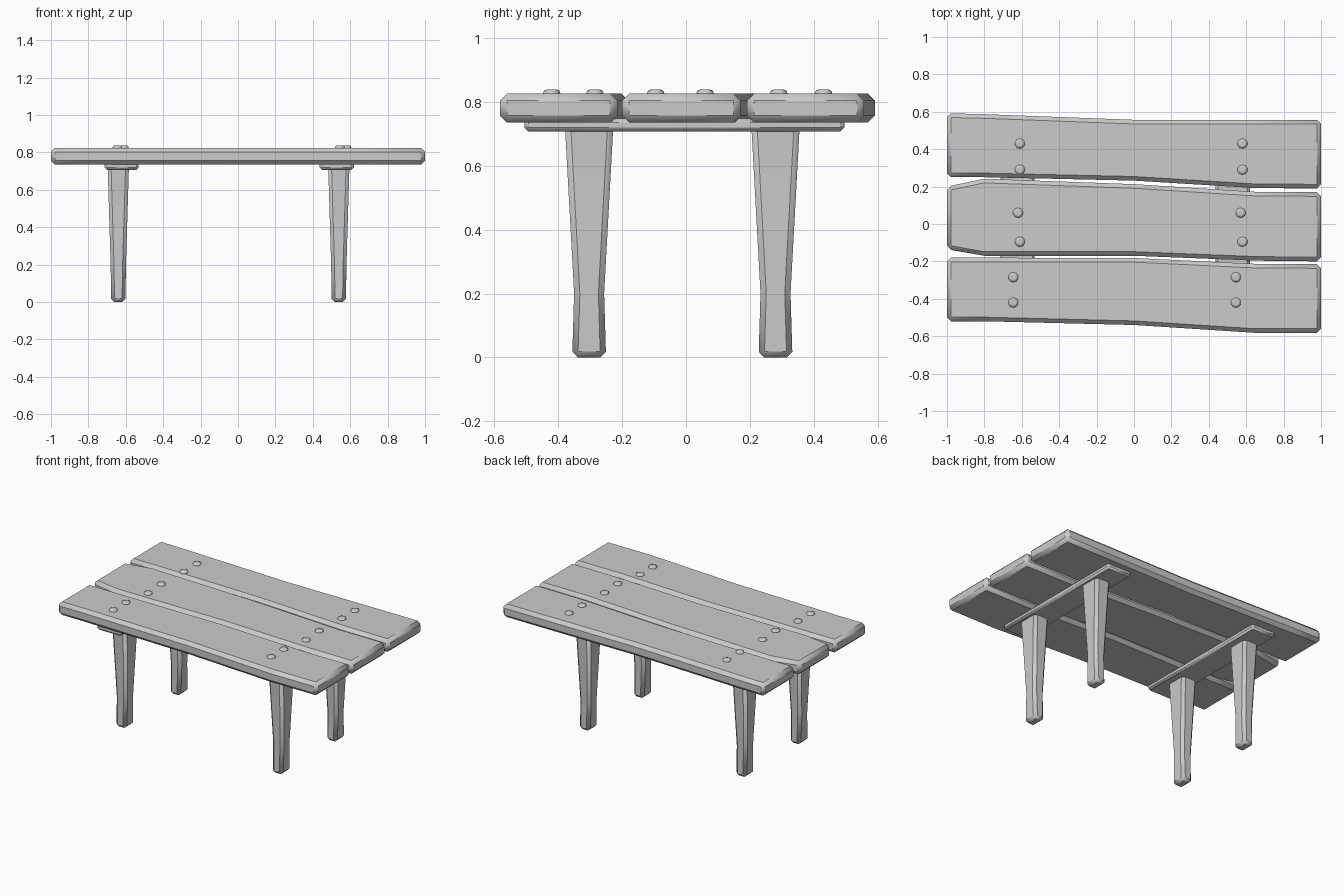
import bpy, bmesh

if "Cube" in bpy.data.objects:
    bpy.data.objects.remove(bpy.data.objects["Cube"])


def loft(name, rings, bevel):
    """Join four-cornered rings into a closed solid with chamfered edges."""
    bm = bmesh.new()
    loops = [[bm.verts.new(p) for p in ring] for ring in rings]
    for a, b in zip(loops, loops[1:]):
        for i in range(4):
            j = (i + 1) % 4
            bm.faces.new((a[i], a[j], b[j], b[i]))
    bm.faces.new(loops[0])
    bm.faces.new(loops[-1])
    bmesh.ops.recalc_face_normals(bm, faces=bm.faces)
    me = bpy.data.meshes.new(name)
    bm.to_mesh(me)
    bm.free()
    ob = bpy.data.objects.new(name, me)
    bpy.context.collection.objects.link(ob)
    mod = ob.modifiers.new("chamfer", 'BEVEL')
    mod.width = bevel
    mod.segments = 1
    mod.limit_method = 'ANGLE'
    mod.angle_limit = 0.7
    smooth(ob, 50)
    return ob


def smooth(ob, angle):
    bpy.ops.object.select_all(action='DESELECT')
    ob.select_set(True)
    bpy.context.view_layer.objects.active = ob
    bpy.ops.object.shade_smooth_by_angle(angle=angle * 3.14159 / 180)


# Table top planks: (x, front edge y, back edge y)
Z0, Z1 = 0.735, 0.825
planks = {
    "back_plank": [(-1, 0.25, 0.592), (-0.8, 0.25, 0.587), (0, 0.232, 0.557),
                   (0.65, 0.192, 0.557), (1, 0.19, 0.557)],
    "middle_plank": [(-1, -0.135, 0.20), (-0.8, -0.17, 0.242), (0, -0.17, 0.213),
                     (0.65, -0.196, 0.172), (1, -0.2, 0.17)],
    "front_plank": [(-1, -0.52, -0.18), (-0.8, -0.52, -0.18), (0, -0.54, -0.182),
                    (0.65, -0.582, -0.213), (1, -0.582, -0.215)],
}
for name, stations in planks.items():
    loft(name, [[(x, a, Z0), (x, b, Z0), (x, b, Z1), (x, a, Z1)]
                for x, a, b in stations], 0.022)

# Battens under the planks, each with two legs
for side, bx, lx in (("left", -0.622, -0.64), ("right", 0.528, 0.539)):
    x0, x1 = bx - 0.091, bx + 0.091
    loft(side + "_batten", [[(x0, y, 0.707), (x1, y, 0.707), (x1, y, 0.747), (x0, y, 0.747)]
                            for y in (-0.505, 0.495)], 0.012)
    for end, ly in (("front", -0.303), ("back", 0.28)):
        rings = []
        for z, hx, hy in ((0, 0.038, 0.053), (0.2, 0.041, 0.047), (0.73, 0.057, 0.076)):
            rings.append([(lx - hx, ly - hy, z), (lx + hx, ly - hy, z),
                          (lx + hx, ly + hy, z), (lx - hx, ly + hy, z)])
        loft(f"{end}_{side}_leg", rings, 0.018)

# Domed bolt heads
bolts = [(-0.61, 0.43), (-0.61, 0.29), (-0.62, 0.06), (-0.61, -0.095),
         (-0.645, -0.285), (-0.645, -0.42)]
for x, y in bolts:
    for bx in (x, x + 1.19):
        bpy.ops.mesh.primitive_cylinder_add(vertices=10, radius=0.027, depth=0.03,
                                            location=(bx, y, 0.823))
        ob = bpy.context.object
        ob.name = "bolt_head"
        mod = ob.modifiers.new("round", 'BEVEL')
        mod.width = 0.011
        mod.segments = 2
        mod.limit_method = 'ANGLE'
        mod.angle_limit = 1.0
        smooth(ob, 60)
